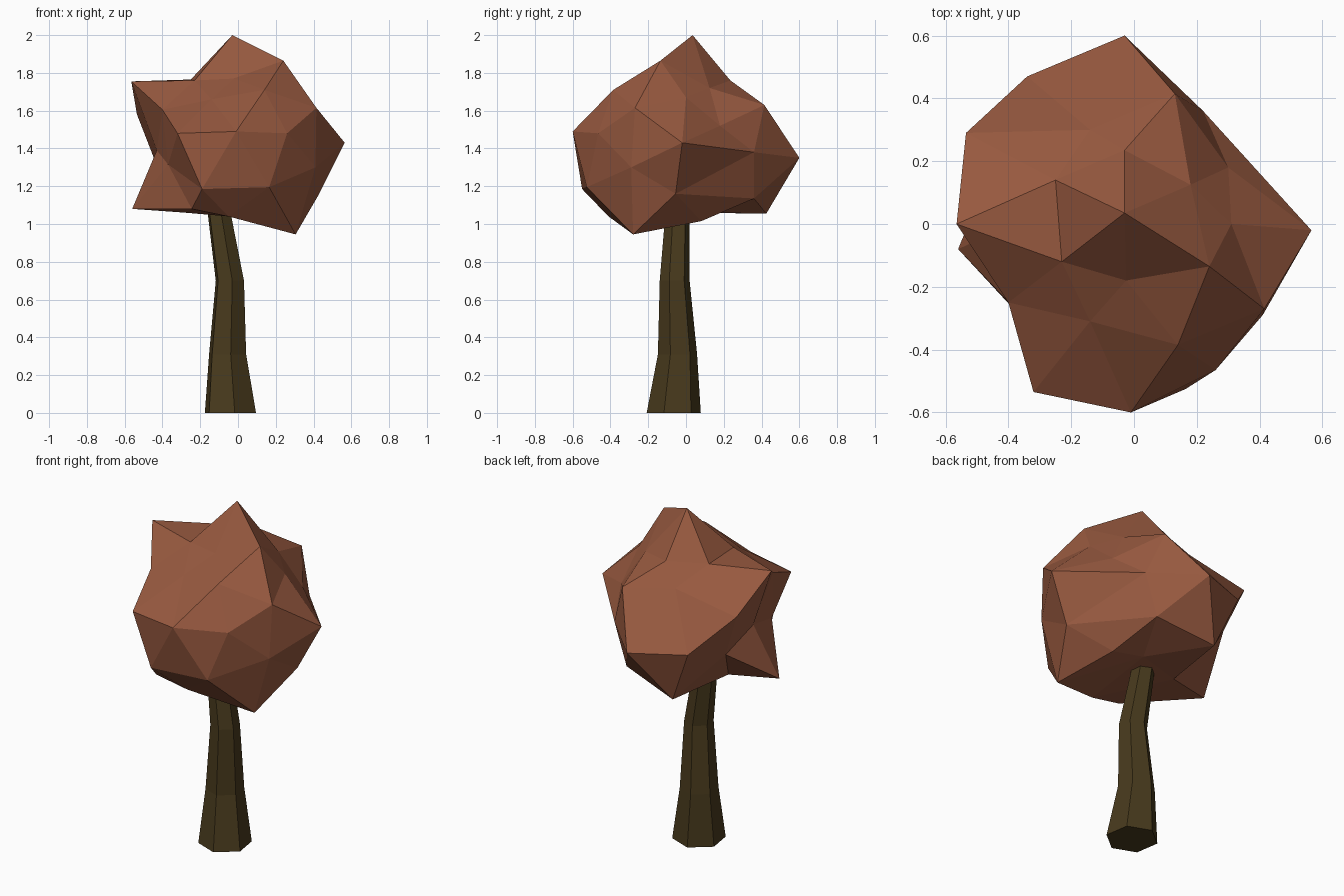
import bpy, bmesh
from math import cos, sin, radians
from mathutils import Vector


def finish(bm, name, color):
    bmesh.ops.recalc_face_normals(bm, faces=bm.faces[:])
    mesh = bpy.data.meshes.new(name)
    bm.to_mesh(mesh)
    bm.free()
    obj = bpy.data.objects.new(name, mesh)
    bpy.context.collection.objects.link(obj)
    mat = bpy.data.materials.new(name + "_colour")
    mat.diffuse_color = (*color, 1)
    mesh.materials.append(mat)


# Trunk: six-sided rings lofted along a bent path (x, y, z, radius)
bm = bmesh.new()
rings = []
for x, y, z, r in [(-.04, -.065, .0, .145), (-.055, -.045, .31, .105),
                   (-.043, -.06, .7, .08), (-.1, -.045, 1.06, .065),
                   (-.11, -.04, 1.18, .06)]:
    angles = [radians(60 * i - 21) for i in range(6)]
    rings.append([bm.verts.new((x + r * cos(a), y + r * sin(a), z)) for a in angles])
for low, high in zip(rings, rings[1:]):
    for i in range(6):
        j = (i + 1) % 6
        bm.faces.new((low[i], low[j], high[j], high[i]))
bm.faces.new(rings[0])
bm.faces.new(rings[-1])
finish(bm, "trunk", (.065, .042, .012))

# Crown: faceted ball whose corners are pulled out to these landmarks
top = [(-.03, .035, 2), (.24, -.135, 1.865), (-.565, 0, 1.755), (-.23, -.12, 1.76),
       (-.25, .14, 1.765), (-.03, .235, 1.76), (.18, .125, 1.72), (.31, 0, 1.67),
       (.14, -.385, 1.71), (-.14, -.31, 1.66), (-.025, -.18, 1.77), (-.14, .3, 1.65)]
middle = [(.565, -.02, 1.43), (.415, -.27, 1.615), (.26, -.465, 1.48), (-.01, -.6, 1.49),
          (-.32, -.535, 1.48), (-.4, -.25, 1.605), (-.43, -.02, 1.39), (-.535, .29, 1.58),
          (-.34, .47, 1.37), (-.03, .6, 1.35), (.13, .415, 1.63), (.22, .36, 1.38),
          (.3, .18, 1.52), (.41, -.29, 1.3), (-.37, -.28, 1.315), (-.43, .24, 1.31)]
bottom = [(.43, -.055, 1.16), (.305, -.28, .945), (.165, -.525, 1.195), (-.19, -.55, 1.185),
          (-.245, -.42, 1.08), (-.56, -.08, 1.08), (-.21, .425, 1.055), (.14, .36, 1.135),
          (.215, .08, 1.015), (-.05, -.41, 1.04), (-.28, 0, 1.06), (0, .08, 1.06)]

# Skin the landmarks on a unit ball, then move each corner to its place
bm = bmesh.new()
centre = Vector((-.03, 0, 1.4))
corners = [(bm.verts.new((Vector(p) - centre).normalized()), p)
           for p in top + middle + bottom]
bmesh.ops.convex_hull(bm, input=bm.verts[:])
for vert, place in corners:
    vert.co = place
finish(bm, "crown", (.31, .1, .05))
